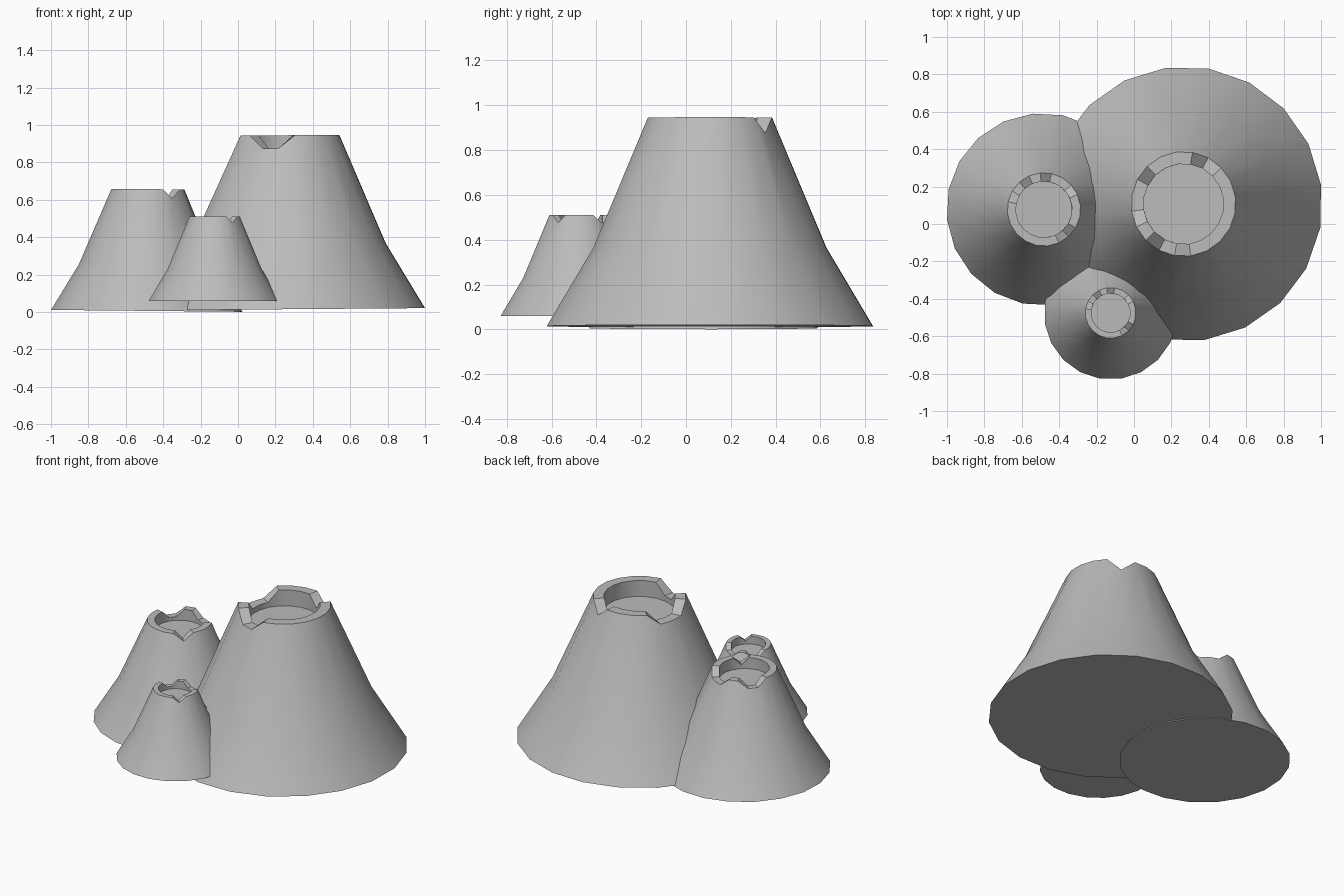
import bpy, bmesh
from math import cos, sin, radians, tau

cube = bpy.data.objects.get("Cube")
if cube:
    bpy.data.objects.remove(cube, do_unlink=True)

SIDES = 20
NOTCHES = {0, 5, 6, 7, 10, 11}      # lowered rim points
NOTCH_DEPTH = 0.07

stone = bpy.data.materials.new("grey_stone")
stone.use_nodes = True
grey = (0.5, 0.5, 0.5, 1)
stone.diffuse_color = grey
stone.node_tree.nodes["Principled BSDF"].inputs["Base Color"].default_value = grey

# Radius, height and whether the ring carries the rim notches
PROFILE = [(0.735, 0, False), (0.525, 0.35, False), (0.28, 0.93, True),
           (0.215, 0.93, True), (0.215, 0.825, False)]


def crater_cone(name, location, scale, turn, tilt):
    """Flared cone with a notched rim around a sunken crater floor."""
    bm = bmesh.new()
    rings = []
    for radius, height, notched in PROFILE:
        ring = []
        for i in range(SIDES):
            a = tau * i / SIDES + radians(turn)
            drop = NOTCH_DEPTH if notched and i in NOTCHES else 0
            ring.append(bm.verts.new((radius * cos(a), radius * sin(a), height - drop)))
        rings.append(ring)
    for low, high in zip(rings, rings[1:]):
        for i in range(SIDES):
            j = (i + 1) % SIDES
            bm.faces.new((low[i], low[j], high[j], high[i]))
    bm.faces.new(rings[0][::-1])     # underside
    bm.faces.new(rings[-1])          # crater floor
    mesh = bpy.data.meshes.new(name)
    bm.to_mesh(mesh)
    bm.free()
    mesh.materials.append(stone)
    obj = bpy.data.objects.new(name, mesh)
    bpy.context.collection.objects.link(obj)
    obj.location = location
    obj.scale = (scale,) * 3
    obj.rotation_euler.y = tilt
    bpy.ops.object.select_all(action="DESELECT")
    obj.select_set(True)
    bpy.context.view_layer.objects.active = obj
    bpy.ops.object.shade_smooth_by_angle(angle=radians(25))


crater_cone("large_cone", (0.272, 0.107, 0.015), 1, 62, -0.008)
crater_cone("medium_cone", (-0.488, 0.078, 0.006), 0.7, 312, 0.01)
crater_cone("small_cone", (-0.125, -0.475, 0.06), 0.485, 315, 0)
